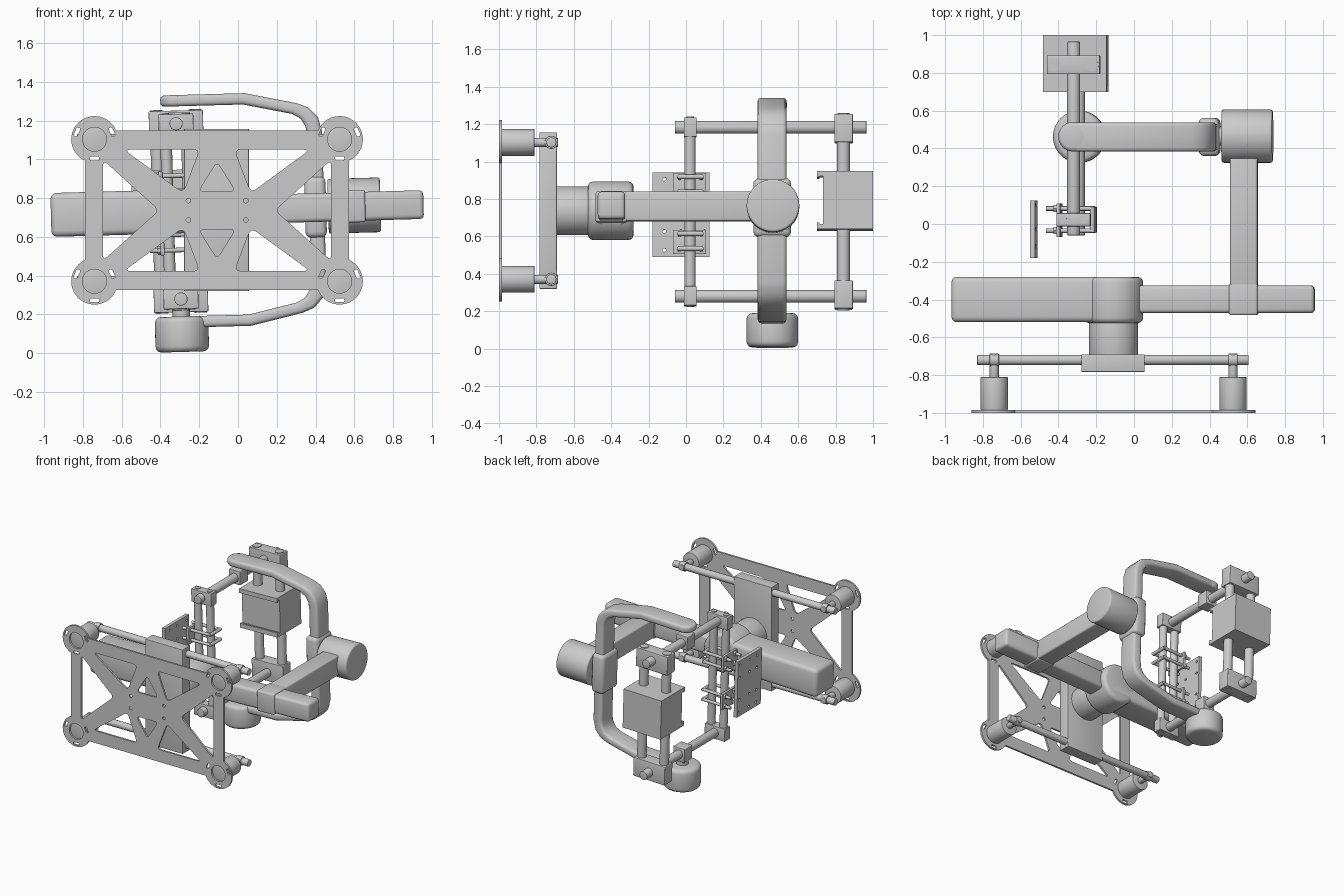
import bpy, bmesh
from math import radians, cos, sin, pi
from mathutils import Matrix, Vector

if "Cube" in bpy.data.objects:
    bpy.data.objects.remove(bpy.data.objects["Cube"])

CX, CZ = -0.108, 0.737          # yaw axis, runs along y
tilted = []                     # everything behind the yaw motor leans a little


def finish(name, bm, bevel, tilt, seg=3):
    bmesh.ops.recalc_face_normals(bm, faces=bm.faces)
    if bevel:
        edges = [e for e in bm.edges if e.calc_face_angle(0) > radians(60)]
        bmesh.ops.bevel(bm, geom=edges, offset=bevel, segments=seg, profile=0.5,
                        affect='EDGES', clamp_overlap=True)
    me = bpy.data.meshes.new(name)
    bm.to_mesh(me)
    bm.free()
    me.polygons.foreach_set("use_smooth", [True] * len(me.polygons))
    me.set_sharp_from_angle(angle=radians(35))
    ob = bpy.data.objects.new(name, me)
    bpy.context.collection.objects.link(ob)
    if tilt:
        tilted.append(ob)
    return ob


def box(name, x, y, z, bevel=0.0, tilt=True):
    bm = bmesh.new()
    bmesh.ops.create_cube(bm, size=1)
    for v in bm.verts:
        v.co = [(r[0] + r[1]) / 2 + c * (r[1] - r[0]) for r, c in zip((x, y, z), v.co)]
    return finish(name, bm, bevel, tilt)


def cyl(name, a, b, r, bevel=0.0, tilt=True, n=32):
    a, b = Vector(a), Vector(b)
    bm = bmesh.new()
    rot = (b - a).to_track_quat('Z', 'Y').to_matrix().to_4x4()
    bmesh.ops.create_cone(bm, cap_ends=True, segments=n, radius1=r, radius2=r,
                          depth=(b - a).length, matrix=Matrix.Translation((a + b) / 2) @ rot)
    return finish(name, bm, bevel, tilt)


def prism(name, pts, axis, lo, hi, bevel=0.0):
    """Extrude an (x,z) profile along y or a (y,z) profile along x."""
    bm = bmesh.new()
    put = (lambda p, t: (p[0], t, p[1])) if axis == 'y' else (lambda p, t: (t, p[0], p[1]))
    f = bm.faces.new([bm.verts.new(put(p, lo)) for p in pts])
    ext = bmesh.ops.extrude_face_region(bm, geom=[f])["geom"]
    d = (0, hi - lo, 0) if axis == 'y' else (hi - lo, 0, 0)
    bmesh.ops.translate(bm, verts=[g for g in ext if isinstance(g, bmesh.types.BMVert)], vec=d)
    return finish(name, bm, bevel, True)


def rounded(pts, d):
    out = []
    for i, p in enumerate(pts):
        p, q, s = Vector(p), Vector(pts[i - 1]), Vector(pts[(i + 1) % len(pts)])
        a, b = p + (q - p).normalized() * d, p + (s - p).normalized() * d
        out += [a * (1 - t) ** 2 + p * 2 * t * (1 - t) + b * t * t for t in (0, .25, .5, .75, 1)]
    return out


def circle(c, r, n=32):
    return [(c[0] + r * cos(2 * pi * i / n), c[1] + r * sin(2 * pi * i / n)) for i in range(n)]


def sheet(name, loops, thick, loc, rot, tilt):
    """Flat plate with holes from closed 2D loops."""
    cu = bpy.data.curves.new(name, 'CURVE')
    cu.dimensions, cu.fill_mode, cu.extrude = '2D', 'BOTH', thick / 2
    for loop in loops:
        sp = cu.splines.new('POLY')
        sp.points.add(len(loop) - 1)
        for p, c in zip(sp.points, loop):
            p.co = (c[0], c[1], 0, 1)
        sp.use_cyclic_u = True
    tmp = bpy.data.objects.new(name + "_outline", cu)
    bpy.context.collection.objects.link(tmp)
    bm = bmesh.new()
    bm.from_mesh(tmp.to_mesh())
    bpy.data.objects.remove(tmp)
    bmesh.ops.remove_doubles(bm, verts=bm.verts, dist=1e-5)
    bm.transform(Matrix.Translation(loc) @ Matrix.Rotation(radians(rot), 4, 'Z')
                 @ Matrix.Rotation(radians(90), 4, 'X'))
    return finish(name, bm, 0, tilt)


# Mounting plate: rectangle with round ears, truss cut-outs and slotted ears
outline, holes = [], []
EX, EZ = 0.632, 0.366
for sx, sz in ((1, 1), (-1, 1), (-1, -1), (1, -1)):
    arc = [(sx * (EX + .12 * cos(radians(a))), sz * (EZ + .12 * sin(radians(a))))
           for a in [-66.4 + 223.9 * i / 24 for i in range(25)]]
    outline += arc if sx * sz > 0 else arc[::-1]
    ear = Vector((sx * EX, sz * EZ))
    holes.append(circle(ear, .062))
    for a in (23, 157, 270):
        u = Vector((cos(radians(a)), sin(radians(a))))
        t = Vector((-u.y, u.x))
        c = ear + u * .098
        holes.append(rounded([c + t * i * .024 + u * j * .01
                              for i, j in ((-1, -1), (1, -1), (1, 1), (-1, 1))], .008))
    holes.append(rounded([(sx * .48, sz * .313), (sx * .09, sz * .313), (sx * .175, sz * .09)], .035))
    holes.append(circle((sx * .148, sz * .05), .012, 12))
for s in (1, -1):
    holes.append(rounded([(s * .588, .26), (s * .588, -.26), (s * .3, 0)], .03))
    holes.append(rounded([(0, s * .25), (-.095, s * .098), (.095, s * .098)], .03))
sheet("mounting_plate", [outline] + holes, .015, (CX, -.9925, CZ), 0, False)

# Vibration dampers, cross rods and their carrier block
for sz in (1, -1):
    z = CZ + sz * EZ
    cyl("damper_rod", (-.83, -.72, z), (.607, -.72, z), .027, .004, False)
    for sx in (1, -1):
        x = CX + sx * EX
        cyl("damper", (x, -.985, z), (x, -.81, z), .072, .004, False)
        cyl("damper_stem", (x, -.815, z), (x, -.685, z), .024, .003, False)
        cyl("damper_collar", (x - .024, -.72, z), (x + .024, -.72, z), .035, .004, False)
box("carrier_block", (-.278, .056), (-.783, -.69), (.32, 1.157), .003, False)
cyl("yaw_motor", (CX, -.70, CZ), (CX, -.50, CZ), .13, .004, False, 48)

# Yaw housing and arms
box("yaw_housing", (-.965, -.0), (-.52, -.28), (CZ - .113, CZ + .113), .03)
cyl("yaw_hub", (CX, -.525, CZ), (CX, -.28, CZ), .157, .03, True, 48)
box("yaw_arm", (-.05, .957), (-.472, -.325), (CZ - .074, CZ + .074), .022)
box("slide_collar", (.505, .657), (-.483, -.315), (CZ - .082, CZ + .085), .012)
box("roll_arm", (.51, .655), (-.35, .40), (CZ - .076, CZ + .083), .012)
cyl("roll_motor", (.465, .465, .742), (.735, .465, .742), .141, .012, True, 48)
cyl("roll_shaft", (.43, .465, .742), (.48, .465, .742), .05)

# C-shaped pitch frame, profile mirrored about the centre height
AX, AY = -.307, .462            # pitch axis
outer = [(AX, .600), (.05, .600), (.32, .540), (.38, .515), (.425, .465), (.445, .39)]
inner = [(AX, .542), (.04, .542), (.29, .487), (.335, .462), (.36, .42), (.367, .37)]
half = outer + [(x, -z) for x, z in outer[::-1]] + [(x, -z) for x, z in inner] + inner[::-1]
prism("pitch_frame", [(x, z + CZ) for x, z in half], 'y', .383, .538, .02)
cyl("frame_end", (AX, AY, CZ + .542), (AX, AY, CZ + .60), .078, .02)
box("frame_hub", (.345, .455), (.36, .562), (CZ - .155, CZ + .16), .03)
cyl("pitch_motor", (AX, AY, .012), (AX, AY, .195), .138, .03, True, 48)
cyl("pitch_shaft", (AX, AY, .19), (AX, AY, .26), .045)

# Payload cage: long rods, clamps, posts (upper half mirrored to lower)
for s in (1, -1):
    z = CZ + s * .452
    span = lambda a, b: sorted((CZ + s * a, CZ + s * b))
    cyl("long_rod", (AX, -.06, z), (AX, .965, z), .034, .004)
    box("pivot_clamp", (AX - .05, AX + .05), (AY - .05, AY + .05), span(.40, .51), .005)
    box("front_clamp", (AX - .09, AX + .09), (-.012, .057), span(.40, .503), .004)
    box("rear_clamp", (AX - .14, AX + .14), (.793, .892), span(.37, .52), .005)
    for sx in (1, -1):
        cyl("front_clamp_bolt", (AX + sx * .054, .022, z), (AX + sx * .054, .022, z + s * .056), .02)
        cyl("rear_post_cap", (AX + sx * .1, .842, z), (AX + sx * .1, .842, z + s * .073), .033)
for sx in (1, -1):
    x = AX + sx * .054
    cyl("front_post", (x, .022, CZ - .45), (x, .022, CZ + .45), .03)
    x = AX + sx * .1
    cyl("rear_post", (x, .842, CZ - .45), (x, .842, CZ + .45), .035)

# Counterweight with a dovetail groove along its front
prof = [(1.0, .952), (.70, .952), (.70, .918), (.715, .918), (.715, .925), (.733, .925)]
prof += [(.733, .668), (.715, .668), (.715, .675), (.70, .675), (.70, .64), (1.0, .64)]
prism("counterweight", prof, 'x', AX - .168, AX + .168)

# Camera plate with screw holes, saddles and U-bolts
rect = [(-.152, -.226), (.152, -.226), (.152, .226), (-.152, .226)]
screw = [circle((y, z), .01, 12) for y in (-.09, 0, .125) for z in (-.19, -.09, .09, .19)]
sheet("camera_plate", [rect] + screw, .028, (-.532, -.027, .728), 90, True)
for z in (.882, .578):
    box("saddle_plate", (-.405, -.385), (-.07, .108), (z - .065, z + .065), .002)
    for dz in (.04, -.04):
        for y in (-.035, .082):
            cyl("u_bolt_leg", (-.46, y, z + dz), (-.21, y, z + dz), .012, 0, True, 16)
            cyl("u_bolt_nut", (-.42, y, z + dz), (-.405, y, z + dz), .022, 0, True, 6)
        cyl("u_bolt_bow", (-.215, -.044, z + dz), (-.215, .091, z + dz), .013, 0, True, 16)

# Lean the stabilised half about the yaw axis
pivot = Matrix.Translation((CX, 0, CZ))
lean = pivot @ Matrix.Rotation(radians(-1.6), 4, 'Y') @ pivot.inverted()
for ob in tilted:
    ob.data.transform(lean)
